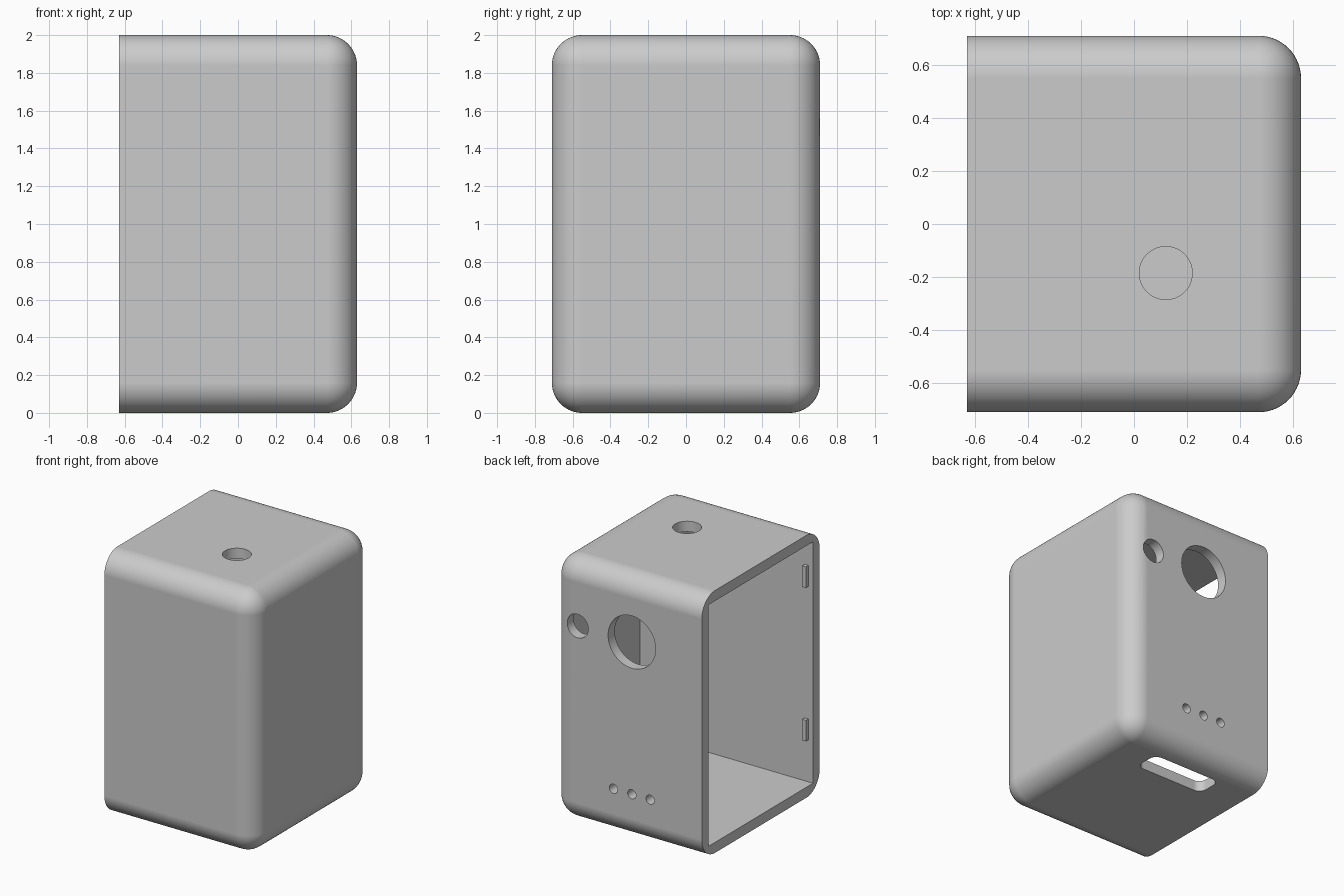
import bpy, bmesh, math
from mathutils import Matrix, Vector

cube = bpy.data.objects.get("Cube")
if cube:
    bpy.data.objects.remove(cube, do_unlink=True)

W, D, H = 1.26, 1.42, 2.0      # outer size
T, R = 0.08, 0.16              # wall thickness, edge radius
MID = -T / 2                   # centre of the cavity along x

grey = bpy.data.materials.new("plain_grey")
grey.diffuse_color = (0.6, 0.6, 0.6, 1)
grey.use_nodes = True
grey.node_tree.nodes["Principled BSDF"].inputs["Base Color"].default_value = (0.6, 0.6, 0.6, 1)


def finish(name, bm):
    mesh = bpy.data.meshes.new(name)
    bm.to_mesh(mesh)
    bm.free()
    mesh.materials.append(grey)
    obj = bpy.data.objects.new(name, mesh)
    bpy.context.collection.objects.link(obj)
    return obj


def box(name, lo, hi, radius=0, pick=None, segments=8):
    """Box between two corners; edges chosen by pick are rounded."""
    lo, hi = Vector(lo), Vector(hi)
    bm = bmesh.new()
    bmesh.ops.create_cube(bm, size=1)
    for v in bm.verts:
        v.co = Vector(a + (b - a) * (c + 0.5) for a, b, c in zip(lo, hi, v.co))
    if pick:
        edges = [e for e in bm.edges if pick(*(v.co for v in e.verts))]
        bmesh.ops.bevel(bm, geom=edges, offset=radius, segments=segments,
                        profile=0.5, affect='EDGES', clamp_overlap=True)
    return finish(name, bm)


def cylinder(name, centre, radius, axis, length=0.3):
    bm = bmesh.new()
    turn = Matrix.Rotation(math.pi / 2, 4, 'X') if axis == 'Y' else Matrix()
    bmesh.ops.create_cone(bm, cap_ends=True, segments=48, radius1=radius, radius2=radius,
                          depth=length, matrix=Matrix.Translation(centre) @ turn)
    return finish(name, bm)


def activate(obj):
    bpy.ops.object.select_all(action='DESELECT')
    obj.select_set(True)
    bpy.context.view_layer.objects.active = obj


def cut(target, cutter):
    cutter.hide_render = True
    mod = target.modifiers.new("cut", 'BOOLEAN')
    mod.operation = 'DIFFERENCE'
    mod.solver = 'EXACT'
    mod.object = cutter
    activate(target)
    bpy.ops.object.modifier_apply(modifier=mod.name)
    bpy.data.objects.remove(cutter, do_unlink=True)


# Outer shell: every edge rounded except those around the open end
shell = box("shell", (-W / 2, -D / 2, 0), (W / 2, D / 2, H), R,
            lambda a, b: max(a.x, b.x) > 0, segments=14)

# Cavity open to one side
cut(shell, box("cavity_cutter", (-W / 2 - 0.2, -D / 2 + T, T), (W / 2 - T, D / 2 - T, H - T)))

# Button hole in the top
cut(shell, cylinder("button_cutter", (0.12, -0.185, H), 0.1, 'Z'))

# Round windows and indicator holes in the back wall
back_holes = [(MID, 1.51, 0.2), (0.417, 1.51, 0.09)]
back_holes += [(MID + i * 0.155, 0.35, 0.035) for i in (-1, 0, 1)]
for x, z, r in back_holes:
    cut(shell, cylinder("hole_cutter", (x, D / 2, z), r, 'Y'))

# Rounded cable slot in the floor
cut(shell, box("slot_cutter", (MID - 0.29, 0.33, -0.1), (MID + 0.29, 0.53, T + 0.1), 0.06,
               lambda a, b: abs(a.z - b.z) > 0.1))

# Smooth fillets, crisp rims
activate(shell)
bpy.ops.object.shade_smooth_by_angle(angle=math.radians(30))
shell.modifiers.new("flat_walls", 'WEIGHTED_NORMAL').keep_sharp = True

# Snap ribs inside the open end, on both walls
for side, label in ((-1, "front"), (1, "back")):
    for z, level in ((0.48, "lower"), (1.65, "upper")):
        ys = sorted((side * (D / 2 - T - 0.03), side * (D / 2 - T + 0.01)))
        box(f"{label}_{level}_snap_rib", (-0.59, ys[0], z - 0.08), (-0.56, ys[1], z + 0.08))

# Inner block in the closed front corner
box("inner_block", (0.35, -D / 2 + T - 0.01, T - 0.01), (W / 2 - T + 0.01, -0.23, H - T + 0.01))
